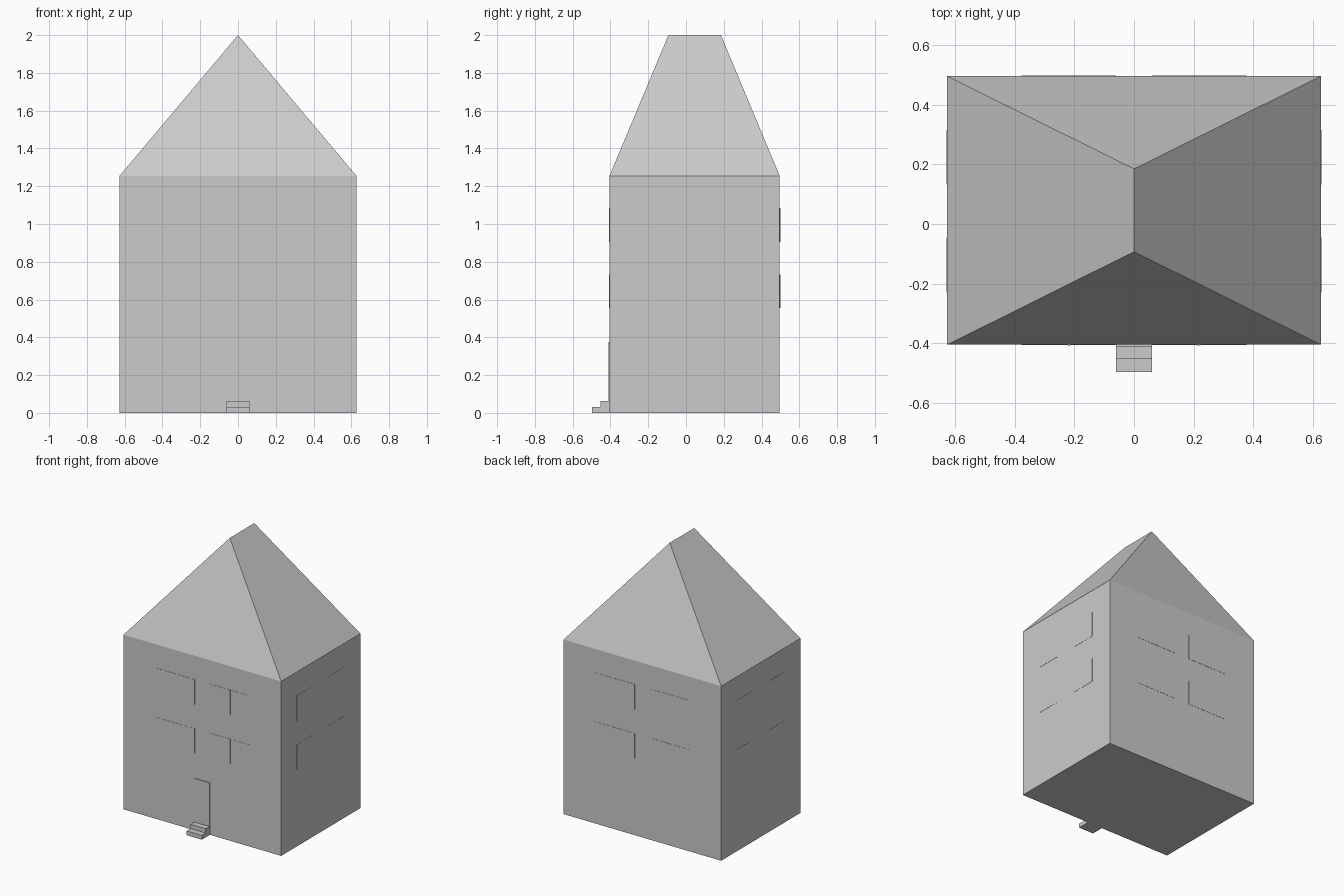
import bpy

if "Cube" in bpy.data.objects:
    bpy.data.objects.remove(bpy.data.objects["Cube"])

X, Y0, Y1, EAVE = 0.627, -0.405, 0.496, 1.255


def mesh(name, verts, faces):
    me = bpy.data.meshes.new(name)
    me.from_pydata(verts, [], faces)
    ob = bpy.data.objects.new(name, me)
    bpy.context.collection.objects.link(ob)
    return ob


def box(name, x0, x1, y0, y1, z0, z1):
    v = [(x, y, z) for z in (z0, z1) for x, y in ((x0, y0), (x1, y0), (x1, y1), (x0, y1))]
    f = [(3, 2, 1, 0), (4, 5, 6, 7)] + [(i, (i + 1) % 4, (i + 1) % 4 + 4, i + 4) for i in range(4)]
    return mesh(name, v, f)


# Walls
box("walls", -X, X, Y0, Y1, 0, EAVE)

# Hipped roof with a short ridge running front to back
mesh("roof",
     [(-X, Y0, EAVE), (X, Y0, EAVE), (X, Y1, EAVE), (-X, Y1, EAVE), (0, -0.093, 2), (0, 0.185, 2)],
     [(0, 1, 4), (1, 2, 5, 4), (2, 3, 5), (3, 0, 4, 5), (3, 2, 1, 0)])

# Windows: double casements front and back, single panes on the sides
T = 0.0015
for floor, (z0, z1) in (("lower", (0.556, 0.732)), ("upper", (0.904, 1.085))):
    for face, y, d in (("front", Y0, -1), ("back", Y1, 1)):
        ya, yb = sorted((y - d * 0.002, y + d * T))
        ma, mb = sorted((y - d * 0.002, y + d * 0.003))
        for side in (-1, 1):
            for a, b in ((0.06, 0.213), (0.223, 0.377)):
                xa, xb = sorted((side * a, side * b))
                box(f"{face}_{floor}_window", xa, xb, ya, yb, z0, z1)
            xa, xb = sorted((side * 0.213, side * 0.223))
            box(f"{face}_{floor}_mullion", xa, xb, ma, mb, z0, z1)
    for side in (-1, 1):
        xa, xb = sorted((side * (X - 0.002), side * (X + T)))
        for a, b in ((-0.23, -0.046), (0.132, 0.316)):
            box(f"side_{floor}_window", xa, xb, a, b, z0, z1)

# Door and two entrance steps
box("door", -0.06, 0.06, Y0 - 0.006, Y0 + 0.002, 0, 0.375)
box("lower_step", -0.06, 0.06, -0.497, Y0, 0, 0.031)
box("upper_step", -0.06, 0.06, -0.453, Y0, 0.031, 0.062)
